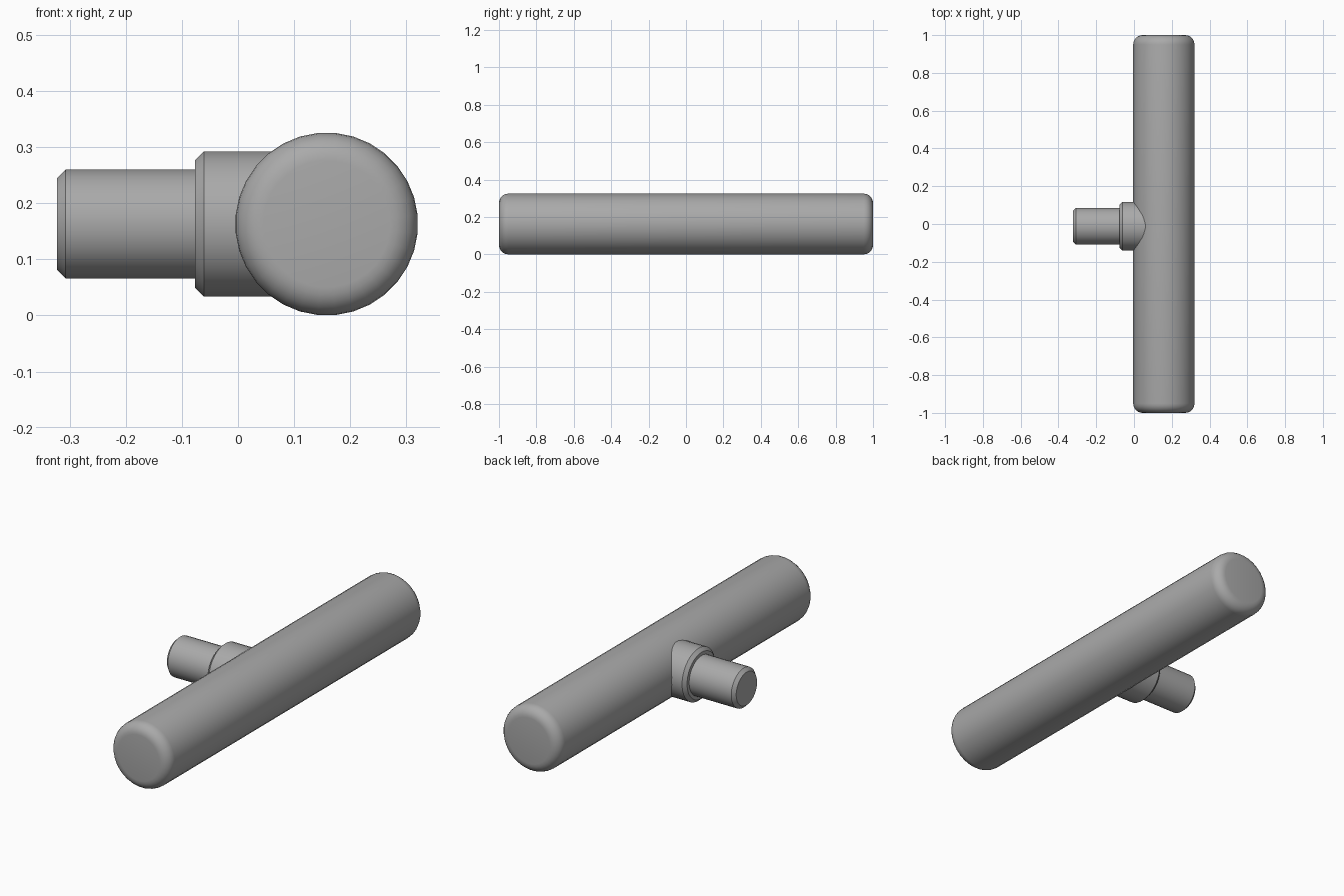
import bpy, bmesh, math
from mathutils import Matrix

if "Cube" in bpy.data.objects:
    bpy.data.objects.remove(bpy.data.objects["Cube"], do_unlink=True)

# One plain grey for the whole model
grey = bpy.data.materials.new("plain_grey")
grey.use_nodes = True
colour = (0.4, 0.4, 0.4, 1)
grey.diffuse_color = colour
grey.node_tree.nodes["Principled BSDF"].inputs["Base Color"].default_value = colour

SIDES = 32


def lathe(name, profile, turn, centre, angle):
    """Closed solid of revolution from (radius, height) points along local z."""
    bm = bmesh.new()
    rings = []
    for r, h in profile:
        steps = [math.tau * (i + 0.5) / SIDES for i in range(SIDES)]
        rings.append([bm.verts.new((r * math.cos(a), r * math.sin(a), h)) for a in steps])
    for low, high in zip(rings, rings[1:]):
        for i in range(SIDES):
            j = (i + 1) % SIDES
            bm.faces.new((low[i], low[j], high[j], high[i]))
    bm.faces.new(rings[0][::-1])
    bm.faces.new(rings[-1])
    bmesh.ops.transform(bm, matrix=Matrix.Translation(centre) @ turn, verts=bm.verts)
    mesh = bpy.data.meshes.new(name)
    bm.to_mesh(mesh)
    bm.free()
    mesh.materials.append(grey)
    obj = bpy.data.objects.new(name, mesh)
    bpy.context.collection.objects.link(obj)
    bpy.ops.object.select_all(action="DESELECT")
    obj.select_set(True)
    bpy.context.view_layer.objects.active = obj
    bpy.ops.object.shade_smooth_by_angle(angle=math.radians(angle))
    return obj


# Long bar with rounded ends
radius, fillet = 0.163, 0.05
half = [(radius - fillet + fillet * math.sin(t), -1 + fillet - fillet * math.cos(t))
        for t in (math.pi / 2 * k / 6 for k in range(7))]
bar_profile = half + [(r, -h) for r, h in reversed(half)]
lathe("grip_bar", bar_profile, Matrix.Rotation(math.pi / 2, 4, "X"),
      (0.158, 0, radius), 30)

# Collar and stem, chamfered at the outer end and running into the bar
along_x = Matrix.Rotation(math.pi / 2, 4, "Y")
for name, r, start, end in (("collar", 0.13, -0.077, 0.15), ("stem", 0.0975, -0.323, 0.0)):
    chamfer = 0.016
    lathe(name, [(r - chamfer, start), (r, start + chamfer), (r, end)], along_x,
          (0, -0.012, radius), 30)
